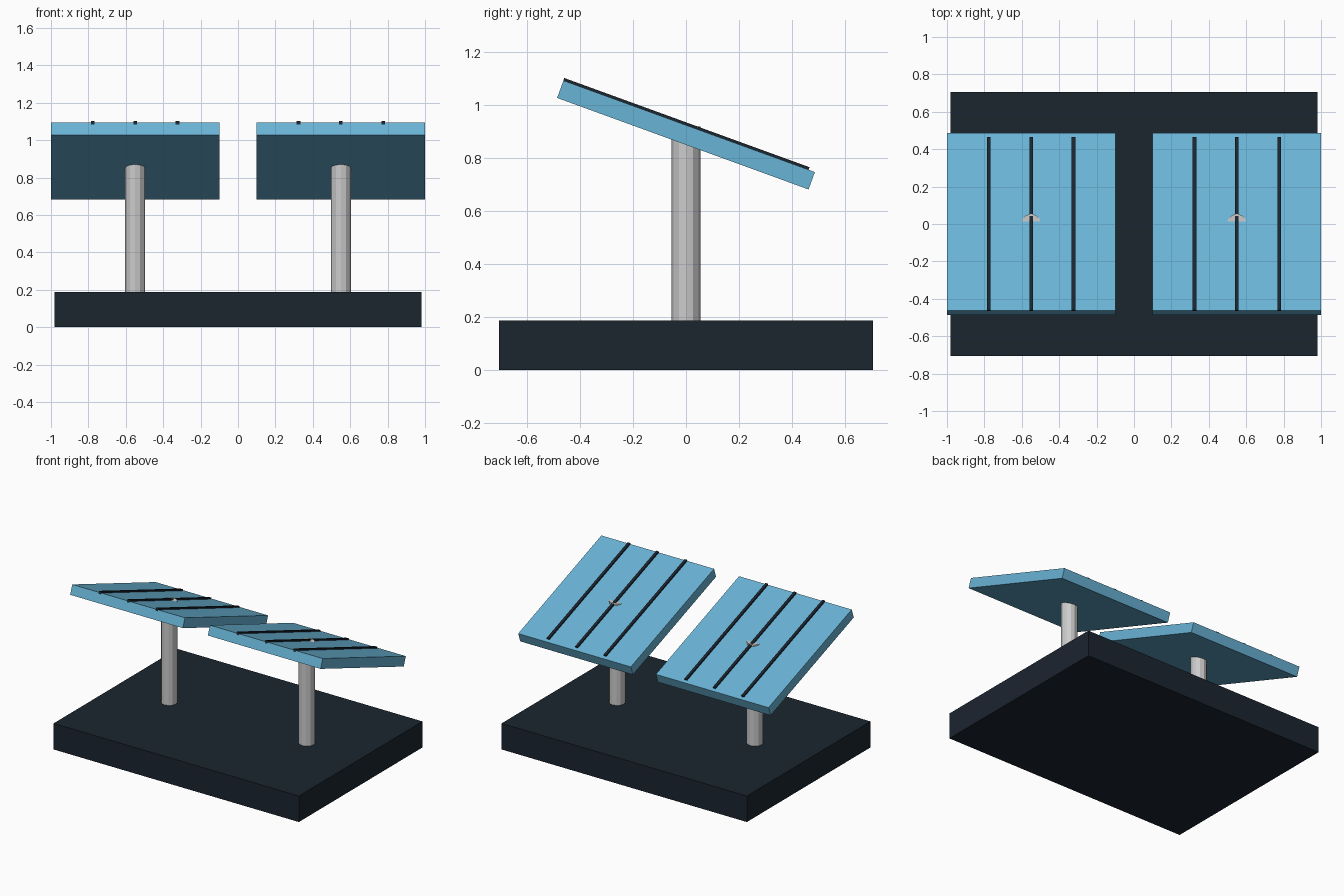
import bpy
from math import radians, sin, cos
from mathutils import Matrix

if "Cube" in bpy.data.objects:
    bpy.data.objects.remove(bpy.data.objects["Cube"])

TILT = radians(-20)


def material(name, rgb):
    m = bpy.data.materials.new(name)
    m.diffuse_color = (*rgb, 1)
    m.use_nodes = True
    m.node_tree.nodes["Principled BSDF"].inputs["Base Color"].default_value = m.diffuse_color
    return m


DARK = material("dark_navy", (0.011, 0.018, 0.028))
BLUE = material("panel_blue", (0.141, 0.456, 0.672))


def box(name, size, loc, mat, tilt=0.0):
    bpy.ops.mesh.primitive_cube_add(size=1)
    ob = bpy.context.object
    ob.name = name
    ob.data.transform(Matrix.Diagonal((*size, 1)))
    ob.location = loc
    ob.rotation_euler.x = tilt
    ob.data.materials.append(mat)
    return ob


# Base slab
box("base", (1.96, 1.41, 0.188), (0, 0, 0.094), DARK)

PANEL_Z = 0.888
PANEL_T = 0.07
# Height of the tilted top surface above y = 0
SURFACE_Z = PANEL_Z + PANEL_T / 2 / cos(TILT)

for side, x in (("left", -0.55), ("right", 0.55)):
    # Post, its top just breaking through the panel
    bpy.ops.mesh.primitive_cylinder_add(vertices=12, radius=0.054, depth=0.732,
                                        location=(x, 0, 0.554))
    bpy.context.object.name = f"{side}_post"

    # Tilted solar panel
    box(f"{side}_panel", (0.9, 1.01, PANEL_T), (x, 0, PANEL_Z), BLUE, TILT)

    # Divider strips half sunk into the panel face
    for i, dx in enumerate((-0.227, 0, 0.227)):
        box(f"{side}_strip_{i + 1}", (0.02, 0.985, 0.02),
            (x + dx, 0, SURFACE_Z), DARK, TILT)
